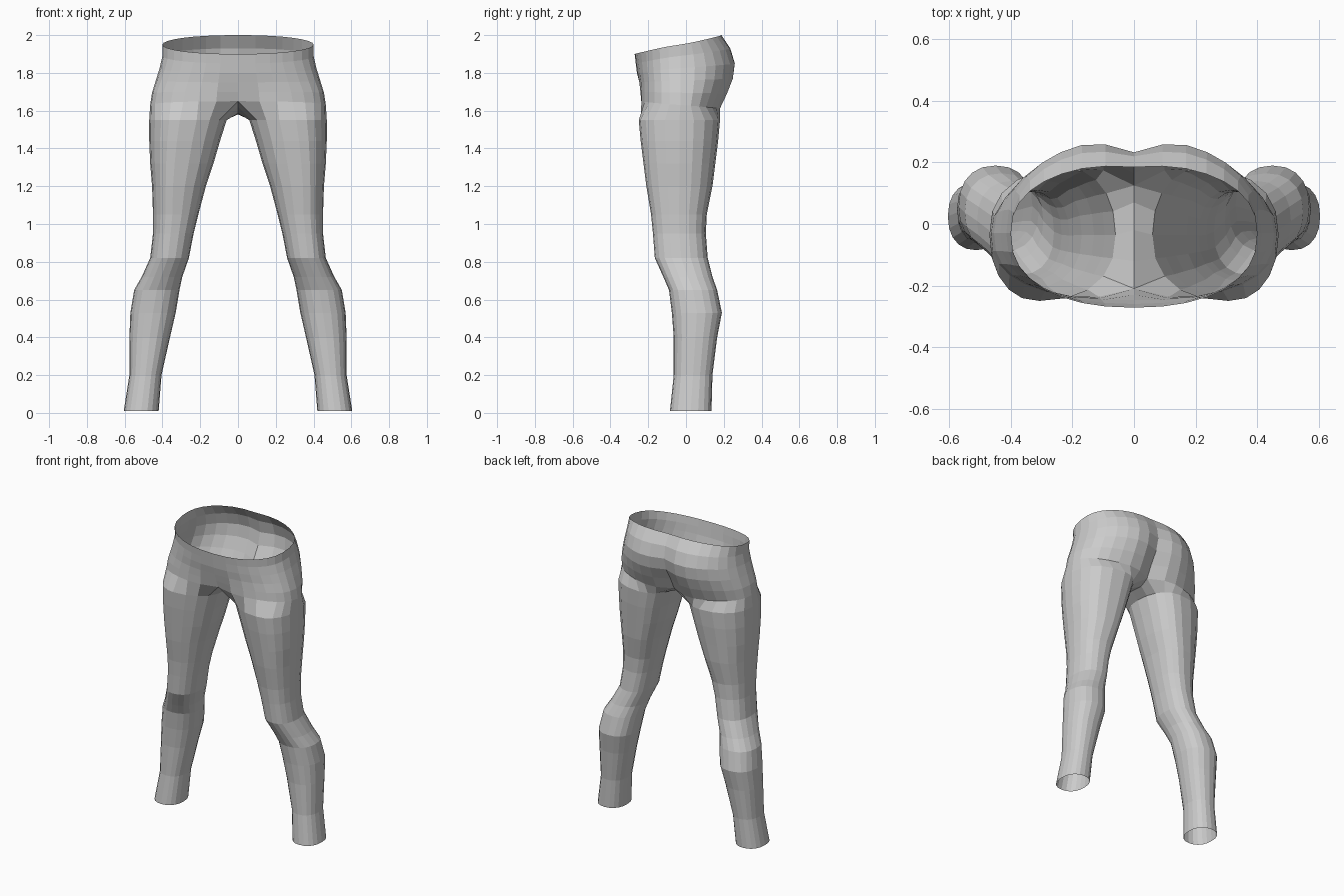
import bpy, bmesh
from math import sin, cos, pi, exp, copysign

cube = bpy.data.objects.get("Cube")
if cube:
    bpy.data.objects.remove(cube)

SIDES = 20          # points around one leg
SEAM = 2            # points each side of the inner leg that join the crotch

# Leg sections: height, inner x, outer x, front y, back y, outward lean of the front
LEG = [
    (0.01, 0.42, 0.605, -0.085, 0.135, 0.0),
    (0.20, 0.405, 0.575, -0.065, 0.14, 0.0),
    (0.40, 0.36, 0.575, -0.065, 0.165, 0.0),
    (0.53, 0.33, 0.57, -0.075, 0.19, 0.0),
    (0.65, 0.31, 0.55, -0.09, 0.165, 0.0),
    (0.72, 0.295, 0.51, -0.12, 0.14, 0.03),
    (0.82, 0.26, 0.465, -0.165, 0.115, 0.06),
    (0.95, 0.235, 0.45, -0.175, 0.105, 0.1),
    (1.05, 0.21, 0.45, -0.185, 0.11, 0.12),
    (1.20, 0.17, 0.455, -0.21, 0.14, 0.18),
    (1.32, 0.13, 0.465, -0.225, 0.155, 0.2),
    (1.44, 0.095, 0.47, -0.24, 0.17, 0.2),
    (1.55, 0.06, 0.47, -0.25, 0.18, 0.2),
]
# Hip sections: front z, back z, half width, front y, back y, front dip, back cleft, lean
HIPS = [
    (1.65, 1.61, 0.465, -0.25, 0.195, 0.04, 0.07, 0.18),
    (1.70, 1.69, 0.455, -0.25, 0.235, 0.02, 0.07, 0.15),
    (1.75, 1.77, 0.435, -0.252, 0.268, 0.005, 0.055, 0.1),
    (1.80, 1.85, 0.415, -0.26, 0.278, 0, 0.045, 0.05),
    (1.85, 1.93, 0.40, -0.266, 0.25, 0, 0.03, 0),
    (1.90, 2.00, 0.40, -0.272, 0.195, 0, 0.01, 0),
]
# Crotch seam between front and back centre: y, z
CROTCH = [(-0.12, 1.62), (-0.02, 1.585), (0.07, 1.58)]


def power(v, e):
    return copysign(abs(v) ** e, v)


def leg_ring(bm, z, x0, x1, yf, yb, lean):
    cx, cy, rx, ry = (x0 + x1) / 2, (yf + yb) / 2, (x1 - x0) / 2, (yb - yf) / 2
    ring = []
    for k in range(SIDES):
        a = 2 * pi * k / SIDES
        y = -ry * power(sin(a), 0.88)
        out = -power(cos(a), 0.88)
        x = cx + rx * out - lean * y * (1 - abs(out))
        ring.append(bm.verts.new((x, cy + y, z)))
    return ring


def hip_arc(bm, zf, zb, width, yf, yb, dip, cleft, lean):
    steps = SIDES - 2 * SEAM
    cy = -0.03
    arc = []
    for k in range(steps + 1):
        u = pi * k / steps
        s, c = max(sin(u), 0), cos(u)
        x = width * s ** 0.9
        crease = exp(-(x / 0.09) ** 2)
        if c > 0:
            y = cy - (cy - yf) * c ** 0.82 + dip * crease
        else:
            y = cy + (yb - cy) * (-c) ** 0.85 - cleft * crease
        z = zf + (zb - zf) * (1 - c) / 2
        x -= lean * (y - cy) * s * abs(c)
        arc.append(bm.verts.new((0 if k in (0, steps) else x, y, z)))
    return arc


def bridge(bm, low, high, closed):
    n = len(low)
    for i in range(n if closed else n - 1):
        j = (i + 1) % n
        bm.faces.new((low[i], low[j], high[j], high[i]))


bm = bmesh.new()

# Leg tube
rings = [leg_ring(bm, *row) for row in LEG]
for low, high in zip(rings, rings[1:]):
    bridge(bm, low, high, True)

# Open hip shell
arcs = [hip_arc(bm, *row) for row in HIPS]
for low, high in zip(arcs, arcs[1:]):
    bridge(bm, low, high, False)

# Join the leg to the hips and the crotch seam
seam = [bm.verts.new((0, y, z)) for y, z in CROTCH]
loop = [seam[1], seam[0]] + arcs[0] + [seam[2]]
bridge(bm, rings[-1], loop, True)
bmesh.ops.recalc_face_normals(bm, faces=bm.faces)

mesh = bpy.data.meshes.new("leggings")
bm.to_mesh(mesh)
bm.free()
leggings = bpy.data.objects.new("leggings", mesh)
bpy.context.collection.objects.link(leggings)

# Other half
mirror = leggings.modifiers.new("other_half", "MIRROR")
mirror.use_clip = True
mirror.merge_threshold = 0.001

# Plain grey cloth
cloth = bpy.data.materials.new("grey_cloth")
cloth.use_nodes = True
colour = (0.6, 0.6, 0.6, 1)
cloth.diffuse_color = colour
cloth.node_tree.nodes["Principled BSDF"].inputs["Base Color"].default_value = colour
mesh.materials.append(cloth)
